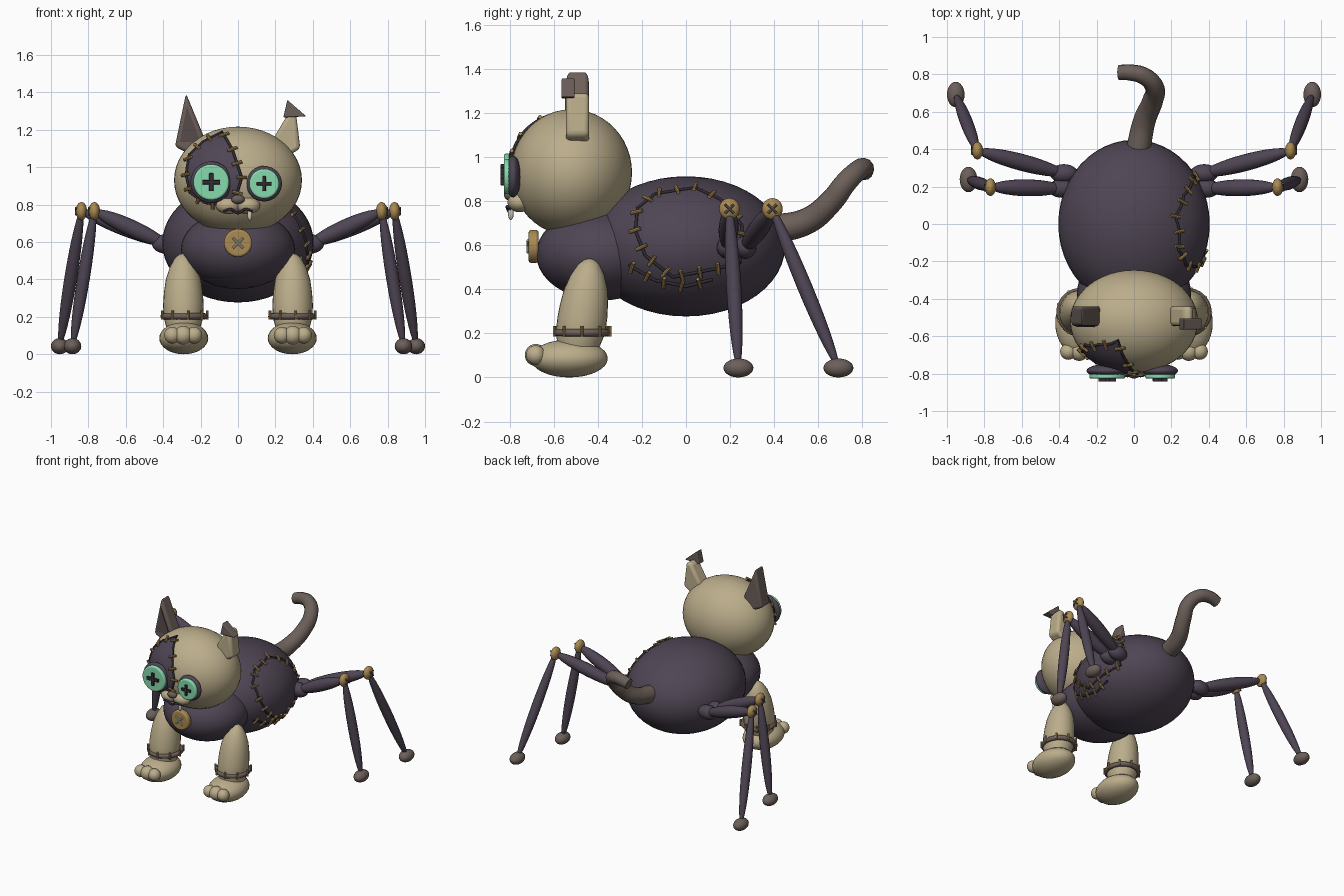
import bpy, bmesh, math
from mathutils import Vector, Matrix

if "Cube" in bpy.data.objects:
    bpy.data.objects.remove(bpy.data.objects["Cube"])


def material(name, r, g, b):
    m = bpy.data.materials.new(name)
    m.use_nodes = True
    m.diffuse_color = (r, g, b, 1)
    m.node_tree.nodes["Principled BSDF"].inputs["Base Color"].default_value = (r, g, b, 1)
    return m


BEIGE = material("beige plush", .50, .42, .26)
PURPLE = material("dusk purple", .078, .06, .088)
BROWN = material("grey brown", .15, .115, .10)
DARK = material("dark thread", .03, .024, .032)
INNER = material("inner ear brown", .095, .07, .068)
GOLD = material("old gold", .40, .255, .085)
MINT = material("mint", .24, .70, .42)
IVORY = material("ivory", .62, .57, .45)


def finish(name, bm, mat, bevel=0):
    mesh = bpy.data.meshes.new(name)
    bmesh.ops.recalc_face_normals(bm, faces=bm.faces[:])
    bm.to_mesh(mesh)
    bm.free()
    mesh.materials.append(mat)
    ob = bpy.data.objects.new(name, mesh)
    bpy.context.collection.objects.link(ob)
    if bevel:
        mod = ob.modifiers.new("Bevel", "BEVEL")
        mod.width, mod.segments = bevel, 3
    return ob


def ellipsoid(name, loc, radii, mat, seg=32):
    bm = bmesh.new()
    bmesh.ops.create_uvsphere(bm, u_segments=seg, v_segments=seg // 2, radius=1,
                              matrix=Matrix.Translation(loc) @ Matrix.Diagonal((*radii, 1)))
    return finish(name, bm, mat)


def along(a, b):
    """Matrix centred between two points with z pointing along them."""
    a, b = Vector(a), Vector(b)
    rot = (b - a).to_track_quat('Z', 'Y').to_matrix().to_4x4()
    return Matrix.Translation((a + b) / 2) @ rot, (b - a).length


def spindle(name, a, b, r, mat):
    m, length = along(a, b)
    bm = bmesh.new()
    bmesh.ops.create_uvsphere(bm, u_segments=20, v_segments=16, radius=1,
                              matrix=m @ Matrix.Diagonal((r, r, length / 2, 1)))
    return finish(name, bm, mat)


def rods(name, pairs, r, mat, seg=8):
    """Several short straight rods in one object."""
    bm = bmesh.new()
    for a, b in pairs:
        m, length = along(a, b)
        bmesh.ops.create_cone(bm, cap_ends=True, segments=seg, radius1=r, radius2=r,
                              depth=length, matrix=m)
    return finish(name, bm, mat)


def disc(name, loc, r, depth, mat, bevel=.01):
    x, y, z = loc
    bm = bmesh.new()
    m, length = along((x, y + depth / 2, z), (x, y - depth / 2, z))
    bmesh.ops.create_cone(bm, cap_ends=True, segments=40, radius1=r, radius2=r, depth=length, matrix=m)
    return finish(name, bm, mat, bevel)


def tube(name, pts, r, mat, radii=None, kind='BEZIER', cyclic=False):
    cu = bpy.data.curves.new(name, 'CURVE')
    cu.dimensions = '3D'
    cu.bevel_depth, cu.bevel_resolution, cu.use_fill_caps = r, 4, True
    sp = cu.splines.new(kind)
    points = sp.bezier_points if kind == 'BEZIER' else sp.points
    points.add(len(pts) - 1)
    for i, p in enumerate(pts):
        if kind == 'BEZIER':
            points[i].co = p
            points[i].handle_left_type = points[i].handle_right_type = 'AUTO'
        else:
            points[i].co = (*p, 1)
        points[i].radius = radii[i] if radii else 1
    sp.use_cyclic_u = cyclic
    cu.materials.append(mat)
    ob = bpy.data.objects.new(name, cu)
    bpy.context.collection.objects.link(ob)
    bpy.ops.object.select_all(action='DESELECT')
    ob.select_set(True)
    bpy.context.view_layer.objects.active = ob
    bpy.ops.object.convert(target='MESH')
    return bpy.context.object


def slab(name, outline, y0, y1, mat, bevel):
    bm = bmesh.new()
    face = bm.faces.new([bm.verts.new((x, y0, z)) for x, z in outline])
    ext = bmesh.ops.extrude_face_region(bm, geom=[face])
    moved = [v for v in ext["geom"] if isinstance(v, bmesh.types.BMVert)]
    bmesh.ops.translate(bm, verts=moved, vec=(0, y1 - y0, 0))
    return finish(name, bm, mat, bevel)


BODY = (Vector((0, 0, .595)), Vector((.405, .45, .318)))
HEAD = (Vector((0, -.52, .93)), Vector((.342, .275, .287)))


def on_body(y, z):
    (c, r) = BODY
    k = 1 - ((y - c.y) / r.y) ** 2 - ((z - c.z) / r.z) ** 2
    return Vector((r.x * math.sqrt(max(k, 0)) + .003, y, z))


def on_head(x, z):
    (c, r) = HEAD
    k = 1 - ((x - c.x) / r.x) ** 2 - ((z - c.z) / r.z) ** 2
    return Vector((x, c.y - r.y * math.sqrt(max(k, 0)) - .007, z))


def resample(pts, step, closed):
    out = []
    ring = list(pts) + ([pts[0]] if closed else [])
    for a, b in zip(ring, ring[1:]):
        a, b = Vector(a), Vector(b)
        n = max(1, round((b - a).length / step))
        out += [a.lerp(b, i / n) for i in range(n)]
    return out if closed else out + [Vector(ring[-1])]


def seam(name, pts, place, shape, closed):
    """Thread on a surface, crossed by short gold stitches."""
    path = [place(*p) for p in resample(pts, .02, closed)]
    tube(name + "_thread", path, .007, DARK, kind='POLY', cyclic=closed)
    bars, c, r = [], *shape
    for i in range(1, len(path) - 1, 4):
        p, t = path[i], path[i + 1] - path[i - 1]
        n = Vector([(p[k] - c[k]) / r[k] ** 2 for k in range(3)])
        side = t.cross(n).normalized() * .028
        p = p + n.normalized() * .005
        bars.append((p - side, p + side))
    rods(name + "_stitches", bars, .009, GOLD)


# Body, chest and head
ellipsoid("abdomen", *BODY, PURPLE, 48)
ellipsoid("chest", (0, -.38, .56), (.305, .30, .21), PURPLE, 40)
ellipsoid("head", *HEAD, BEIGE, 48)

# Side seams on the left flank
seam("flank_patch", [(-.14, .834), (.04, .862), (.155, .81), (.255, .69), (.245, .52), (.145, .495),
     (-.06, .455), (-.185, .553), (-.23, .667), (-.22, .77)], on_body, BODY, True)
seam("belly_seam", [(-.26, .51), (-.14, .44), (0, .413), (.12, .444)], on_body, BODY, False)

# Cloth patch around the right eye, laid on the head in rings
patch = [(-.085, 1.19), (-.03, 1.095), (.02, .945), (-.01, .843), (-.07, .795), (-.175, .81),
         (-.257, .865), (-.278, .96), (-.262, 1.067), (-.187, 1.137)]
rim, mid = resample(patch, .03, True), Vector((-.13, .97))
bm = bmesh.new()
rings = [[bm.verts.new(on_head(*mid.lerp(p, s / 8))) for p in rim] for s in range(1, 9)]
bm.faces.new(rings[0])
for inner, outer in zip(rings, rings[1:]):
    for i in range(len(rim)):
        bm.faces.new((inner[i - 1], inner[i], outer[i], outer[i - 1]))
eye_patch = finish("eye_patch", bm, PURPLE)
seam("eye_patch", patch, on_head, HEAD, True)

# Button eyes
for side, x, z, r in (("right", -.143, .92, .096), ("left", .14, .912, .08)):
    ellipsoid(side + "_eye_cushion", (x, -.785, z), (r + .015, .036, r + .015), PURPLE)
    disc(side + "_eye_button", (x, -.812, z), r, .03, MINT)
    h = r * .5
    for n, w, t in (("across", h, h * .25), ("down", h * .25, h)):
        slab(f"{side}_eye_stitch_{n}", [(x - w, z - t), (x + w, z - t), (x + w, z + t), (x - w, z + t)],
             -.842, -.82, DARK, .004)

# Muzzle
for s in (-1, 1):
    ellipsoid("muzzle_cheek", (s * .052, -.755, .795), (.066, .055, .045), BEIGE)
ellipsoid("nose", (0, -.80, .828), (.036, .026, .025), BROWN, 24)
tube("mouth", [(-.075, -.795, .765), (-.04, -.812, .775), (0, -.805, .755), (.04, -.812, .775),
               (.075, -.795, .765)], .007, DARK)
spindle("tooth", (.063, -.795, .775), (.063, -.795, .715), .013, IVORY)

# Ears: one upright, one with a folded tip
slab("right_ear", [(-.337, 1.11), (-.278, 1.395), (-.16, 1.11), (-.24, 1.06)], -.545, -.44, BROWN, .018)
slab("right_ear_inner", [(-.31, 1.135), (-.274, 1.325), (-.2, 1.135)], -.55, -.54, INNER, 0)
slab("left_ear", [(.187, 1.15), (.27, 1.29), (.31, 1.29), (.333, 1.10), (.25, 1.05)], -.545, -.44, BEIGE, .02)
slab("left_ear_folded_tip", [(.264, 1.36), (.365, 1.272), (.242, 1.266)], -.565, -.505, BROWN, .006)

# Chest button
disc("chest_button", (0, -.692, .595), .075, .045, GOLD, .012)
rods("chest_button_thread", [((-.028, -.717, .567), (.028, -.717, .623)),
                             ((-.028, -.717, .623), (.028, -.717, .567))], .007, IVORY)

# Tail
tube("tail", [(.02, .38, .67), (.055, .55, .71), (.10, .66, .80), (.11, .73, .89), (.055, .79, .945),
              (-.02, .81, .95), (-.08, .81, .935)], .06, BROWN, (1.1, 1, .92, .85, .78, .72, .68))

for s, side in ((-1, "right"), (1, "left")):
    # Front leg, turned from a profile and leaning back at the top
    bm = bmesh.new()
    profile = [(0, .14), (.09, .14), (.107, .2), (.108, .27), (.104, .33), (.094, .4), (.073, .465),
               (.045, .515), (.02, .535), (0, .54)]
    vs = [bm.verts.new((r, 0, z)) for r, z in profile]
    es = [bm.edges.new(e) for e in zip(vs, vs[1:])]
    bmesh.ops.spin(bm, geom=vs + es, axis=(0, 0, 1), cent=(0, 0, 0), angle=math.tau, steps=28)
    bmesh.ops.remove_doubles(bm, verts=bm.verts[:], dist=.0005)
    for v in bm.verts:
        v.co.y = v.co.y * 1.05 - .485 + (v.co.z - .15) * .12
        v.co.x += s * .292
    finish(side + "_front_leg", bm, BEIGE)
    ellipsoid(side + "_paw", (s * .29, -.53, .086), (.131, .175, .086), BEIGE)
    for dx, r in ((-.058, .044), (0, .05), (.058, .044)):
        ellipsoid(side + "_toe", (s * .293 + dx, -.682, .102), (r, r, r), BEIGE, 24)
    # Stitched anklet
    ring = [Vector((s * .288 + .11 * math.cos(a), -.472 + .113 * math.sin(a), .203))
            for a in [math.tau * i / 36 for i in range(36)]]
    tube(side + "_anklet", ring, .017, BROWN, kind='POLY', cyclic=True)
    centre = Vector((s * .288, -.472, .203))
    rods(side + "_anklet_stitches", [(p + (p - centre) * .13 + Vector((0, 0, -.018)),
         p + (p - centre) * .13 + Vector((0, 0, .03))) for p in ring[::4]], .007, GOLD)

    # Jointed hind legs with button knees
    for pos, hip, knee, foot in (("middle", (.385, .19, .59), (.768, .197, .765), (.885, .238, .043)),
                                 ("rear", (.375, .27, .59), (.837, .392, .765), (.953, .692, .043))):
        hip, knee, foot = [Vector((s * x, y, z)) for x, y, z in (hip, knee, foot)]
        name = f"{side}_{pos}_"
        ellipsoid(name + "hip", hip, (.075, .05, .052), PURPLE, 24)
        spindle(name + "upper_leg", hip.lerp(knee, -.03), knee, .045, PURPLE)
        spindle(name + "lower_leg", knee.lerp(foot, -.02), foot, .034, PURPLE)
        ellipsoid(name + "foot", foot, (.047, .068, .043), BROWN, 24)
        ellipsoid(name + "knee_button", knee, (.03, .047, .049), GOLD, 24)
        face = knee + Vector((s * .028, 0, 0))
        rods(name + "knee_thread", [(face + Vector((0, -.02, -.02 * k)), face + Vector((0, .02, .02 * k)))
                                    for k in (-1, 1)], .006, BROWN)

# Smooth shading with sharp edges kept
bpy.ops.object.select_all(action='DESELECT')
for ob in bpy.context.scene.objects:
    if ob.type == 'MESH':
        ob.select_set(True)
        bpy.context.view_layer.objects.active = ob
bpy.ops.object.shade_smooth_by_angle(angle=math.radians(40))
